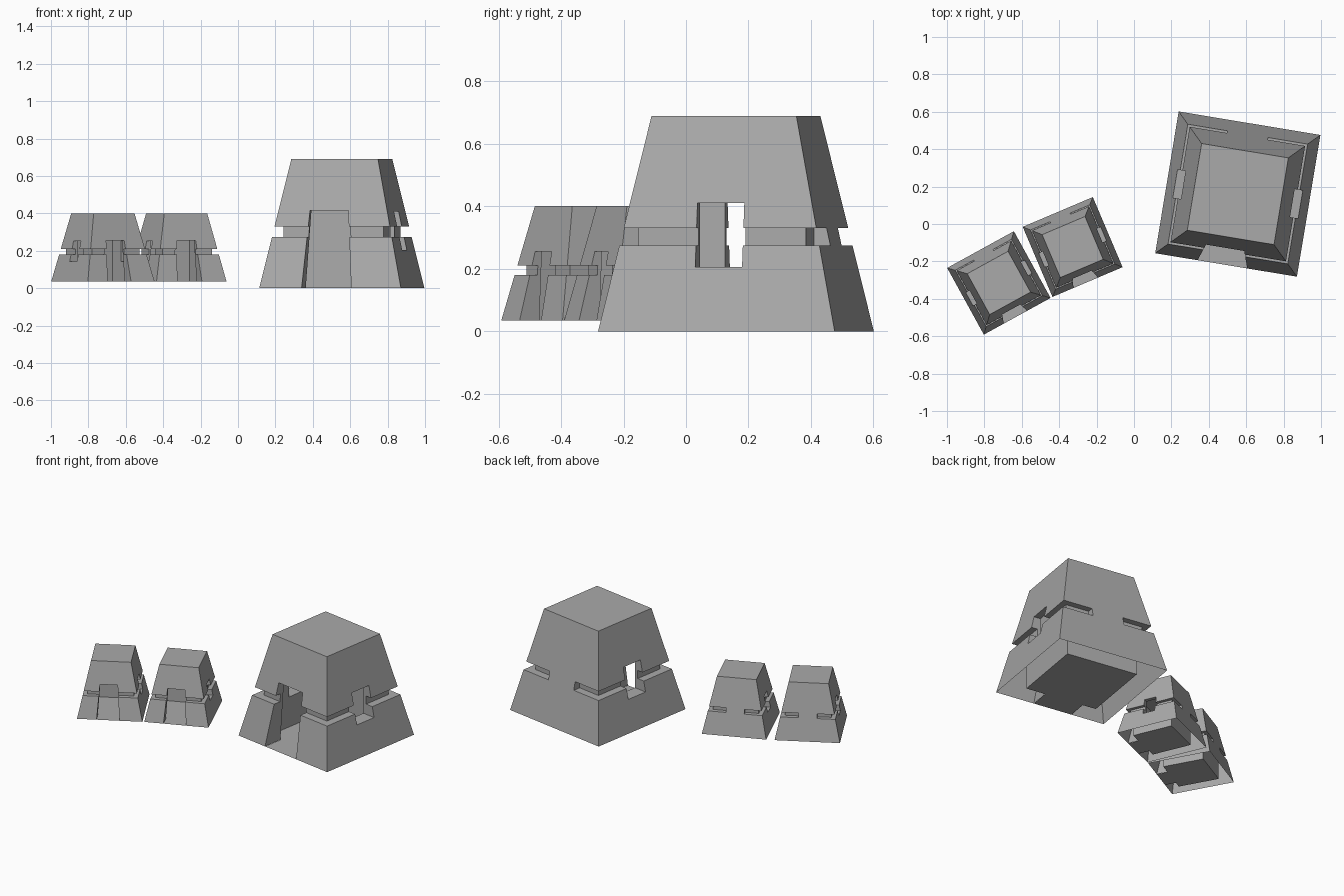
import bpy, bmesh, math
from mathutils import Vector

cube = bpy.data.objects.get("Cube")
if cube:
    bpy.data.objects.remove(cube, do_unlink=True)

HEIGHT, BASE, TOP = 0.69, 0.384, 0.235
ROOM, DOOR_X = 0.248, -0.02

stone = bpy.data.materials.new("grey stone")
stone.use_nodes = True
grey = (0.4, 0.4, 0.4, 1)
stone.diffuse_color = grey
stone.node_tree.nodes["Principled BSDF"].inputs["Base Color"].default_value = grey


def block(name, x, y, z, taper_x=1, taper_y=1):
    """Box between ranges, with its top scaled about its own centre."""
    bm = bmesh.new()
    bmesh.ops.create_cube(bm, size=1)
    mid = Vector([(r[0] + r[1]) / 2 for r in (x, y, z)])
    for v in bm.verts:
        if v.co.z > 0:
            v.co.x *= taper_x
            v.co.y *= taper_y
        v.co = mid + Vector([c * (r[1] - r[0]) for c, r in zip(v.co, (x, y, z))])
    mesh = bpy.data.meshes.new(name)
    bm.to_mesh(mesh)
    bm.free()
    obj = bpy.data.objects.new(name, mesh)
    bpy.context.collection.objects.link(obj)
    return obj


# Tapered solid body
hut = block("large_hut", (-BASE, BASE), (-BASE, BASE), (0, HEIGHT), TOP / BASE, TOP / BASE)
hut.data.materials.append(stone)

# Room, tapered doorway, side windows and the groove around the walls
groove, deep, out = (0.275, 0.33), 0.272, 0.5
cutters = [
    block("room", (-ROOM, ROOM), (-ROOM, ROOM), (-0.1, 0.56)),
    block("doorway", (DOOR_X - 0.142, DOOR_X + 0.142), (-out, 0), (-0.1, 0.415), 0.73),
    block("windows", (-out, out), (-0.076, 0.076), (0.205, 0.41)),
    block("front_groove", (-out, out), (-out, -deep), groove),
]
for s in (-1, 1):
    cutters.append(block("side_groove", sorted((s * deep, s * out)), (-out, out), groove))
    cutters.append(block("back_groove", sorted((s * 0.11, s * out)), (deep, out), groove))

for c in cutters:
    c.hide_render = True
    mod = hut.modifiers.new(c.name, "BOOLEAN")
    mod.operation, mod.solver, mod.object = "DIFFERENCE", "EXACT", c
bpy.context.view_layer.update()
carved = bpy.data.meshes.new_from_object(
    hut.evaluated_get(bpy.context.evaluated_depsgraph_get()))
hut.modifiers.clear()
hut.data = carved
for c in cutters:
    bpy.data.objects.remove(c, do_unlink=True)

# Hollow underside of the walls, with a floor for the room and doorway
bm = bmesh.new()
bm.from_mesh(carved)
under = [f for f in bm.faces if f.normal.z < -0.9 and f.calc_center_median().z < 0.01]
bmesh.ops.delete(bm, geom=under, context="FACES")


def floor(x0, x1, y0, y1):
    bm.faces.new([bm.verts.new((x, y, 0)) for x, y in ((x0, y0), (x1, y0), (x1, y1), (x0, y1))])


floor(-ROOM, ROOM, -ROOM, ROOM)
floor(DOOR_X - 0.134, DOOR_X + 0.134, -BASE, -ROOM)
bm.to_mesh(carved)
bm.free()
carved.materials.clear()
carved.materials.append(stone)
for p in carved.polygons:
    p.material_index = 0
    p.use_smooth = False


# Three huts share the same carved mesh
def place(obj, loc, turn, size):
    obj.location = loc
    obj.rotation_euler.z = math.radians(turn)
    obj.scale = (size, size, size)


place(hut, (0.555, 0.16, 0), -9.4, 1)
for name, loc, turn in (("small_hut_right", (-0.7225, -0.315, 0.035), 28.8),
                        ("small_hut_middle", (-0.328, -0.123, 0.035), 23)):
    obj = bpy.data.objects.new(name, carved)
    bpy.context.collection.objects.link(obj)
    place(obj, loc, turn, 0.53)
